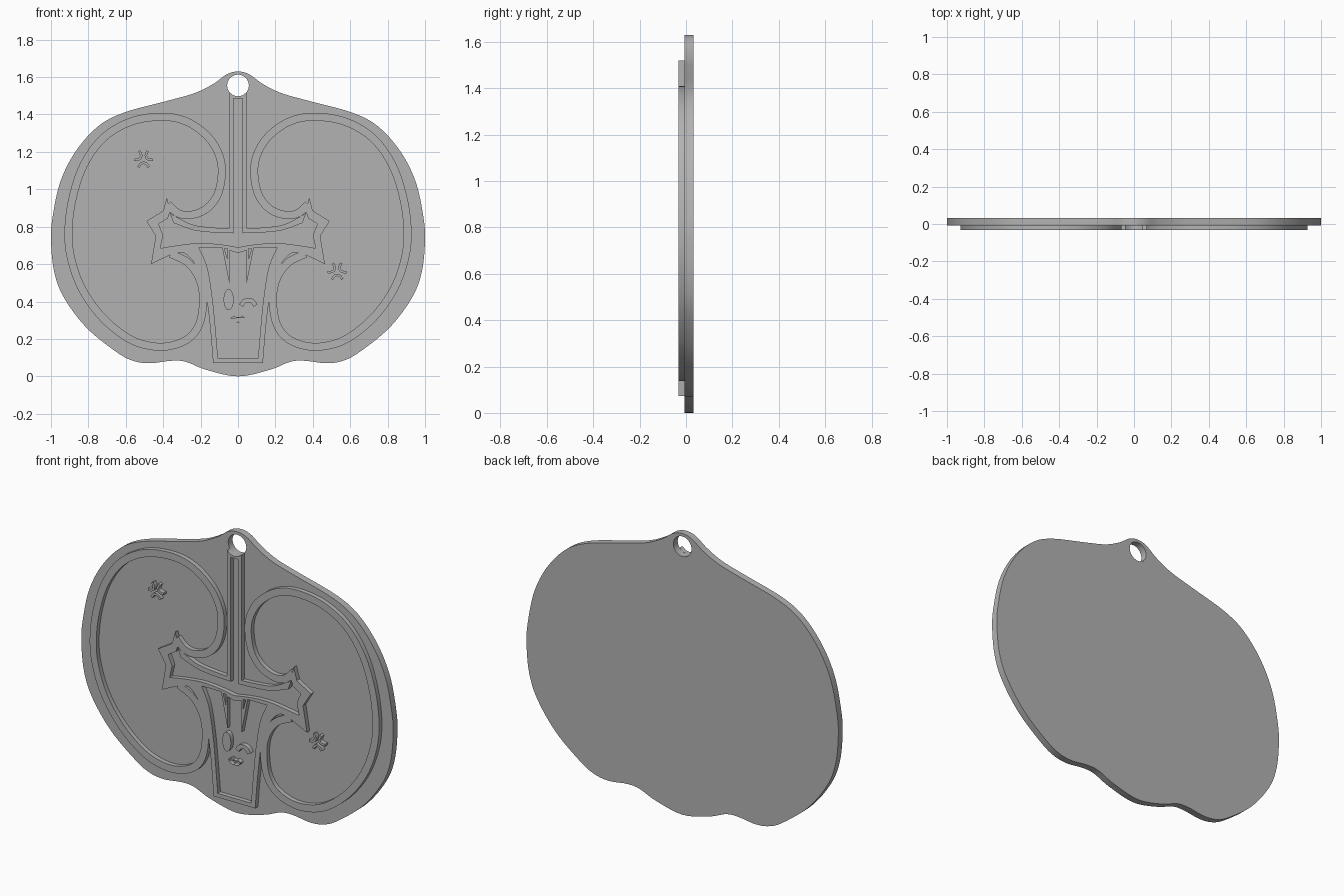
import bpy, math
from mathutils import Vector

cube = bpy.data.objects.get("Cube")
if cube:
    bpy.data.objects.remove(cube)

grey = bpy.data.materials.new("plain grey")
grey.use_nodes = True
grey.diffuse_color = (0.45, 0.45, 0.45, 1)
grey.node_tree.nodes["Principled BSDF"].inputs["Base Color"].default_value = (0.45, 0.45, 0.45, 1)

FRONT, SEAM, BACK = -0.033, -0.007, 0.033


def smooth(points, closed=False, steps=6):
    """Catmull-Rom curve through the points."""
    p = [Vector(q) for q in points]
    n = len(p)
    out = []
    for i in range(n if closed else n - 1):
        if closed:
            a, b, c, d = (p[(i + k) % n] for k in (-1, 0, 1, 2))
        else:
            a, b, c, d = (p[min(max(i + k, 0), n - 1)] for k in (-1, 0, 1, 2))
        for s in range(steps):
            t = s / steps
            out.append(0.5 * (2 * b + (c - a) * t + (2 * a - 5 * b + 4 * c - d) * t ** 2
                              + (3 * b - a - 3 * c + d) * t ** 3))
    return out if closed else out + [p[-1]]


def mirror(points):
    return [Vector((-q[0], q[1])) for q in reversed(points)]


def symmetric(half):
    """Close a right half by mirroring it across x = 0."""
    return [Vector(q) for q in half] + [q for q in mirror(half) if abs(q.x) > 1e-4]


def ribbon(path, width):
    """Outline of a stroke of constant width along a path."""
    left, right = [], []
    for i, q in enumerate(path):
        d = (path[min(i + 1, len(path) - 1)] - path[max(i - 1, 0)]).normalized()
        side = Vector((-d.y, d.x)) * width / 2
        left.append(q + side)
        right.append(q - side)
    return left + right[::-1]


def ellipse(cx, cz, rx, rz, n=40):
    return [Vector((cx + rx * math.cos(math.tau * i / n), cz + rz * math.sin(math.tau * i / n)))
            for i in range(n)]


def slab(name, outlines, y0, y1):
    """Extrude filled outlines; nested ones become holes."""
    cu = bpy.data.curves.new(name, "CURVE")
    cu.dimensions = "2D"
    cu.fill_mode = "BOTH"
    cu.extrude = (y1 - y0) / 2
    for outline in outlines:
        sp = cu.splines.new("POLY")
        sp.points.add(len(outline) - 1)
        for pt, q in zip(sp.points, outline):
            pt.co = (q[0], q[1], 0, 1)
        sp.use_cyclic_u = True
    cu.materials.append(grey)
    ob = bpy.data.objects.new(name, cu)
    bpy.context.collection.objects.link(ob)
    ob.location.y = (y0 + y1) / 2
    ob.rotation_euler.x = math.pi / 2
    bpy.ops.object.select_all(action="DESELECT")
    ob.select_set(True)
    bpy.context.view_layer.objects.active = ob
    bpy.ops.object.convert(target="MESH")
    bpy.ops.object.shade_smooth_by_angle(angle=math.radians(30))


def relief(name, *outlines):
    slab(name, outlines, FRONT, SEAM)


# Backing plate with hanging hole
plate = [(0, 1.63), (.06, 1.615), (.13, 1.565), (.23, 1.515), (.37, 1.475), (.61, 1.41),
         (.75, 1.335), (.87, 1.2), (.95, 1.04), (.99, .86), (1, .73), (.983, .56), (.93, .42),
         (.81, .26), (.65, .13), (.56, .083), (.47, .07), (.36, .083), (.28, .078), (.17, .035), (0, 0)]
slab("backing_plate", [smooth(symmetric(plate), True), ellipse(0, 1.555, .058, .058)], SEAM, BACK)

# Rounded lobe rims on either side
lobe = smooth([(.36, .655), (.27, .61), (.21, .53), (.187, .43), (.2, .3), (.25, .215), (.34, .168),
               (.45, .16), (.58, .2), (.72, .31), (.83, .46), (.89, .62), (.907, .77), (.885, .95),
               (.825, 1.13), (.72, 1.275), (.57, 1.363), (.4, 1.388), (.27, 1.36), (.16, 1.28),
               (.1, 1.18), (.087, 1.08), (.11, .97), (.17, .895), (.25, .863), (.32, .872), (.375, .92)])
rim = ribbon(lobe, .042)
relief("left_lobe_rim", rim)
relief("right_lobe_rim", mirror(rim))

# Stem, star-tipped branches and trunk as one walled outline
arm_top = smooth([(.047, .79), (.15, .797), (.25, .813), (.36, .87)])
star = [(.38, .957), (.4, .885), (.49, .83), (.44, .75), (.465, .6)]
trunk_side = smooth([(.35, .655), (.29, .66), (.23, .6), (.18, .48), (.153, .3), (.133, .072)])
outer = [(0, 1.497), (.024, 1.502), (.047, 1.52)] + arm_top + star + trunk_side
branch_hole = ([(0, 1.485), (.024, 1.485), (.024, .765)] + smooth([(.1, .767), (.23, .78), (.345, .82)])
               + [(.365, .875), (.375, .845), (.425, .815), (.4, .755), (.415, .685)]
               + smooth([(.36, .695), (.22, .712), (.1, .706), (0, .69)]))
trunk_hole = ([(0, .66), (.045, .672), (.045, .49), (.085, .69)]
              + smooth([(.21, .69), (.165, .585), (.137, .42), (.12, .25), (.107, .095)]))
notch = [Vector((.055, .682)), Vector((.055, .62)), Vector((.073, .685))]
relief("stem_and_trunk_walls", symmetric(outer), symmetric(branch_hole), symmetric(trunk_hole),
       notch, mirror(notch))

# Face on the trunk
relief("round_eye", ellipse(-.05, .41, .027, .056))
relief("winking_eye", ribbon(smooth([(.016, .378), (.032, .4), (.055, .408), (.078, .4), (.094, .378)]), .024))
relief("mouth", ribbon(smooth([(-.03, .318), (-.016, .3), (0, .306), (.016, .3), (.03, .318)]), .024))


# Three-chevron accent marks
def accent(name, cx, cz):
    marks = []
    for k in range(3):
        a = math.tau * k / 3
        arc = smooth([(-.028, -.042), (-.015, -.024), (0, -.018), (.015, -.024), (.028, -.042)])
        turned = [Vector((cx + q.x * math.cos(a) - q.y * math.sin(a),
                          cz + q.x * math.sin(a) + q.y * math.cos(a))) for q in arc]
        marks.append(ribbon(turned, .013))
    relief(name, *marks)


accent("upper_accent_mark", -.505, 1.16)
accent("lower_accent_mark", .53, .56)
